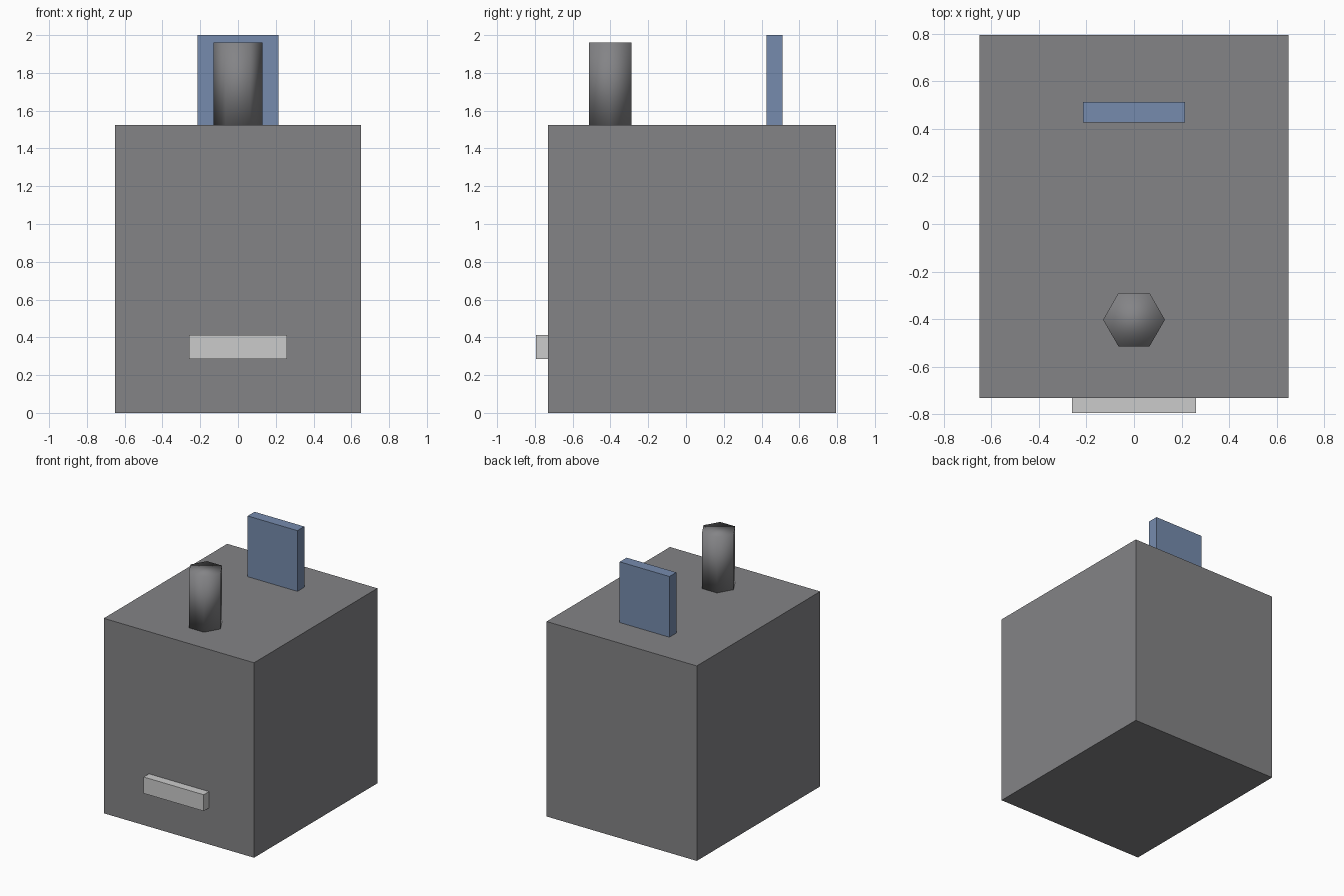
import bpy

if "Cube" in bpy.data.objects:
    bpy.data.objects.remove(bpy.data.objects["Cube"])


def material(name, rgb):
    mat = bpy.data.materials.new(name)
    mat.diffuse_color = (*rgb, 1.0)
    mat.use_nodes = True
    mat.node_tree.nodes["Principled BSDF"].inputs["Base Color"].default_value = mat.diffuse_color
    return mat


def box(name, low, high, mat):
    centre = [(a + b) / 2 for a, b in zip(low, high)]
    bpy.ops.mesh.primitive_cube_add(size=1, location=centre)
    obj = bpy.context.object
    obj.name = name
    obj.scale = [b - a for a, b in zip(low, high)]
    bpy.ops.object.transform_apply(location=False, rotation=False, scale=True)
    obj.data.materials.append(mat)
    return obj


dark_grey = material("dark_grey", (0.23, 0.23, 0.24))
light_grey = material("light_grey", (0.55, 0.55, 0.56))
blue = material("blue", (0.18, 0.26, 0.42))

TOP = 1.525

# Main block
box("body", (-0.65, -0.73, 0), (0.65, 0.795, TOP), dark_grey)

# Upright plate at the back of the top
box("back_plate", (-0.215, 0.427, TOP), (0.215, 0.512, 2.0), blue)

# Small bar low on the front face
box("front_bar", (-0.26, -0.795, 0.285), (0.26, -0.73, 0.413), light_grey)

# Six-sided smooth-shaded post, corners pointing along x
height = 1.96 - TOP
bpy.ops.mesh.primitive_cylinder_add(
    vertices=6, radius=0.13, depth=height,
    location=(0, -0.402, TOP + height / 2), rotation=(0, 0, 0.5235988))
post = bpy.context.object
post.name = "post"
bpy.ops.object.transform_apply(location=False, rotation=True, scale=False)
bpy.ops.object.shade_smooth()
post.data.materials.append(dark_grey)
